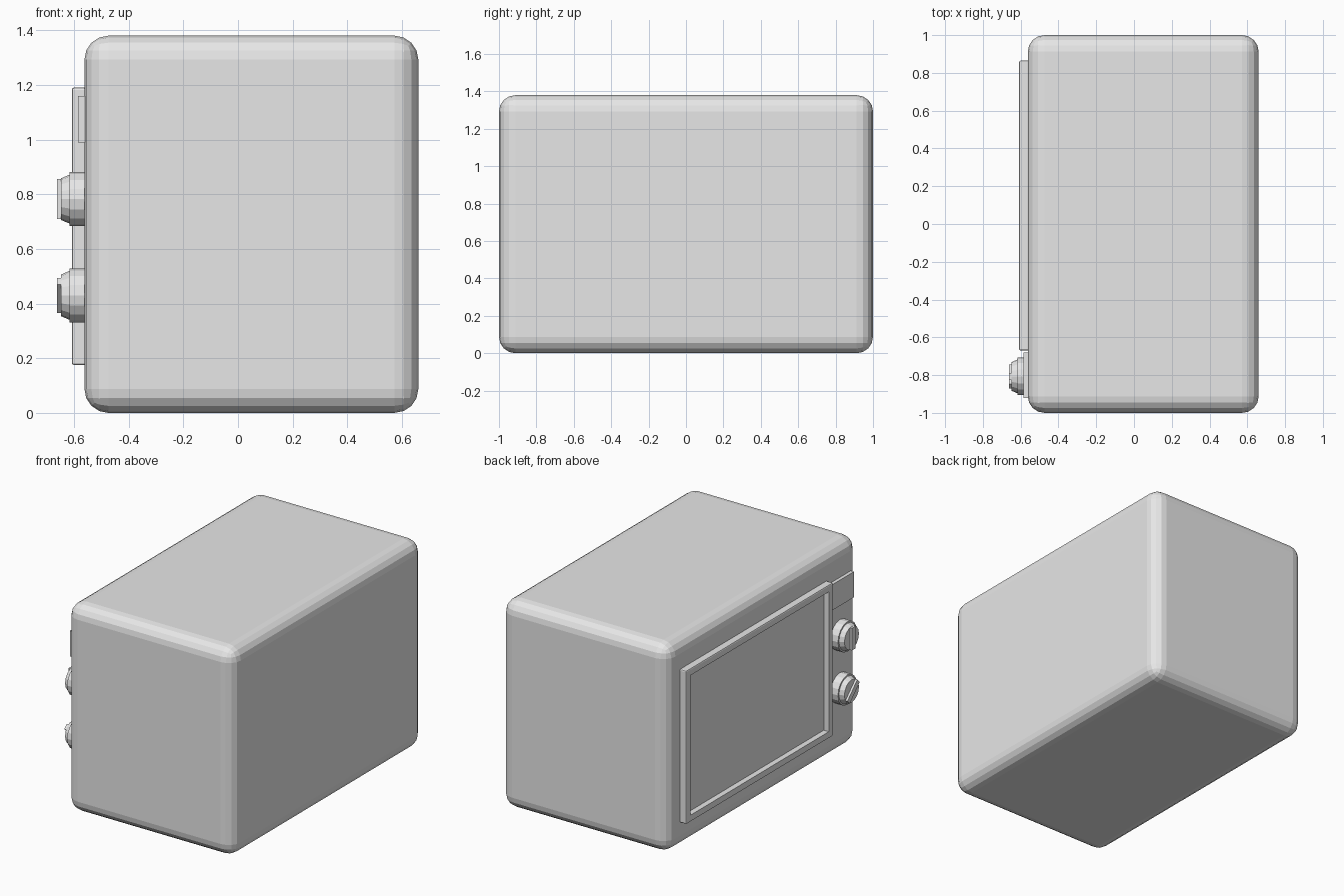
import bpy
import bmesh
from math import radians
from mathutils import Matrix, Vector

cube = bpy.data.objects.get("Cube")
if cube:
    bpy.data.objects.remove(cube, do_unlink=True)

grey = bpy.data.materials.new("light_grey")
grey.use_nodes = True
colour = (0.8, 0.8, 0.8, 1)
grey.diffuse_color = colour
grey.node_tree.nodes["Principled BSDF"].inputs["Base Color"].default_value = colour


def finish(bm, name):
    mesh = bpy.data.meshes.new(name)
    bmesh.ops.recalc_face_normals(bm, faces=bm.faces)
    bm.to_mesh(mesh)
    bm.free()
    mesh.materials.append(grey)
    obj = bpy.data.objects.new(name, mesh)
    bpy.context.collection.objects.link(obj)
    return obj


def box(low, high, bevel=0, segments=1):
    """Box between two corners with optionally rounded edges."""
    low, high = Vector(low), Vector(high)
    bm = bmesh.new()
    size = Matrix.Diagonal((high - low).to_4d())
    bmesh.ops.create_cube(bm, size=1, matrix=Matrix.Translation((low + high) / 2) @ size)
    if bevel:
        bmesh.ops.bevel(bm, geom=bm.edges[:], offset=bevel, segments=segments,
                        profile=0.5, affect='EDGES')
    return bm


# Rounded oven casing
finish(box((-0.562, -1, 0), (0.66, 1, 1.38), 0.088, 4), "casing")

# Door: slim slab with a recessed window
bm = box((-0.608, -0.67, 0.175), (-0.555, 0.865, 1.19), 0.008, 2)
bm.normal_update()
front = max((f for f in bm.faces if f.normal.x < -0.9), key=lambda f: f.calc_area())
bmesh.ops.inset_region(bm, faces=[front], thickness=0.052)
window = bmesh.ops.extrude_discrete_faces(bm, faces=[front])["faces"][0]
bmesh.ops.translate(bm, verts=window.verts, vec=(0.037, 0, 0))
finish(bm, "door")

# Display panel above the knobs
finish(box((-0.585, -0.92, 0.99), (-0.555, -0.68, 1.16)), "display_panel")

# Knobs: round base, tapered cap and a turned grip bar
FACE_OUT = Matrix.Rotation(radians(-90), 4, 'Y')


def disc(bm, centre, x_in, x_out, r_in, r_out):
    place = Matrix.Translation(((x_in + x_out) / 2, centre[1], centre[2]))
    bmesh.ops.create_cone(bm, cap_ends=True, segments=16, radius1=r_in, radius2=r_out,
                          depth=x_in - x_out, matrix=place @ FACE_OUT)


for name, z, turn in (("upper_knob", 0.782, 0), ("lower_knob", 0.43, 45)):
    centre = Vector((0, -0.807, z))
    bm = bmesh.new()
    disc(bm, centre, -0.555, -0.617, 0.099, 0.099)
    disc(bm, centre, -0.615, -0.648, 0.09, 0.076)
    finish(bm, name)
    bm = box((-0.662, -0.018, -0.073), (-0.64, 0.018, 0.073))
    bm.transform(Matrix.Translation(centre) @ Matrix.Rotation(radians(turn), 4, 'X'))
    finish(bm, name + "_grip")
